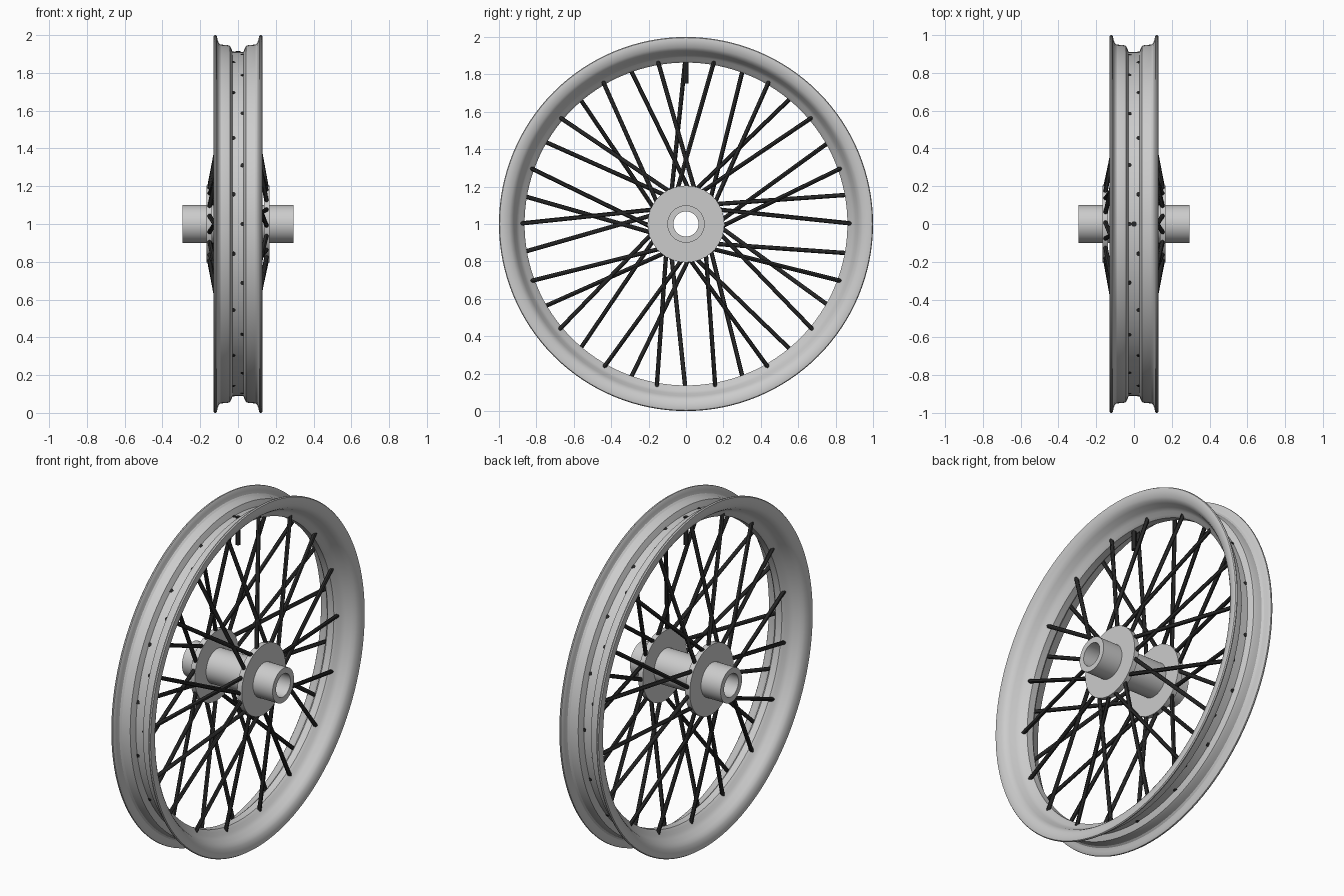
import bpy, bmesh, math
from mathutils import Vector

if "Cube" in bpy.data.objects:
    bpy.data.objects.remove(bpy.data.objects["Cube"])

CENTRE = Vector((0, 0, 1))

dark = bpy.data.materials.new("dark_metal")
dark.diffuse_color = (0.02, 0.02, 0.02, 1)
dark.use_nodes = True
dark.node_tree.nodes["Principled BSDF"].inputs["Base Color"].default_value = dark.diffuse_color


def finish(name, bm, mat=None):
    bmesh.ops.recalc_face_normals(bm, faces=bm.faces)
    me = bpy.data.meshes.new(name)
    bm.to_mesh(me)
    bm.free()
    ob = bpy.data.objects.new(name, me)
    bpy.context.collection.objects.link(ob)
    if mat:
        me.materials.append(mat)
    bpy.ops.object.select_all(action='DESELECT')
    ob.select_set(True)
    bpy.context.view_layer.objects.active = ob
    bpy.ops.object.shade_smooth_by_angle(angle=math.radians(30))
    return ob


def lathe(name, profile, steps):
    """Spin a closed (x, radius) profile around the wheel axle."""
    bm = bmesh.new()
    rings = []
    for i in range(steps):
        a = 2 * math.pi * i / steps
        rings.append([bm.verts.new((x, r * math.cos(a), 1 + r * math.sin(a)))
                      for x, r in profile])
    n = len(profile)
    for i in range(steps):
        p, q = rings[i], rings[(i + 1) % steps]
        for j in range(n):
            k = (j + 1) % n
            bm.faces.new((p[j], p[k], q[k], q[j]))
    return finish(name, bm)


def mirrored(half):
    return half + [(-x, r) for x, r in reversed(half)]


def polar(x, r, deg):
    a = math.radians(deg)
    return CENTRE + Vector((x, r * math.cos(a), r * math.sin(a)))


def rod(name, a, b, radius):
    bm = bmesh.new()
    d = b - a
    bmesh.ops.create_cone(bm, cap_ends=True, segments=12, radius1=radius,
                          radius2=radius, depth=d.length)
    rot = d.to_track_quat('Z', 'Y').to_matrix().to_4x4()
    bmesh.ops.transform(bm, matrix=rot, verts=bm.verts)
    bmesh.ops.translate(bm, vec=(a + b) / 2, verts=bm.verts)
    return finish(name, bm, dark)


# Rim: drop-centre tyre bed outside, sloped walls inside
rim_half = [(0.028, 0.91), (0.034, 0.925), (0.042, 0.943), (0.055, 0.947),
            (0.092, 0.95), (0.102, 0.958), (0.108, 0.975), (0.111, 0.992),
            (0.116, 0.999), (0.122, 1.0), (0.128, 0.996), (0.13, 0.986),
            (0.128, 0.965), (0.121, 0.945), (0.112, 0.932), (0.095, 0.92),
            (0.065, 0.907), (0.045, 0.892), (0.034, 0.875), (0.02, 0.863)]
lathe("rim", mirrored(rim_half), 128)

# Hub: hollow barrel with two spoke flanges
hub_half = [(0.295, 0.067), (0.295, 0.1), (0.168, 0.1), (0.168, 0.205),
            (0.138, 0.205), (0.138, 0.1)]
lathe("hub", mirrored(hub_half), 64)

# Spokes: alternate flanges, pairs leaning opposite ways
for k in range(36):
    side = 1 if k % 2 == 0 else -1
    lean = 24 if k % 4 < 2 else -24
    rod(f"spoke_{k + 1}", polar(side * 0.153, 0.19, 10 * k + lean),
        polar(side * 0.024, 0.912, 10 * k), 0.0115)

# Valve stem
rod("valve_stem", polar(0, 0.752, 90), polar(0, 0.915, 90), 0.014)
